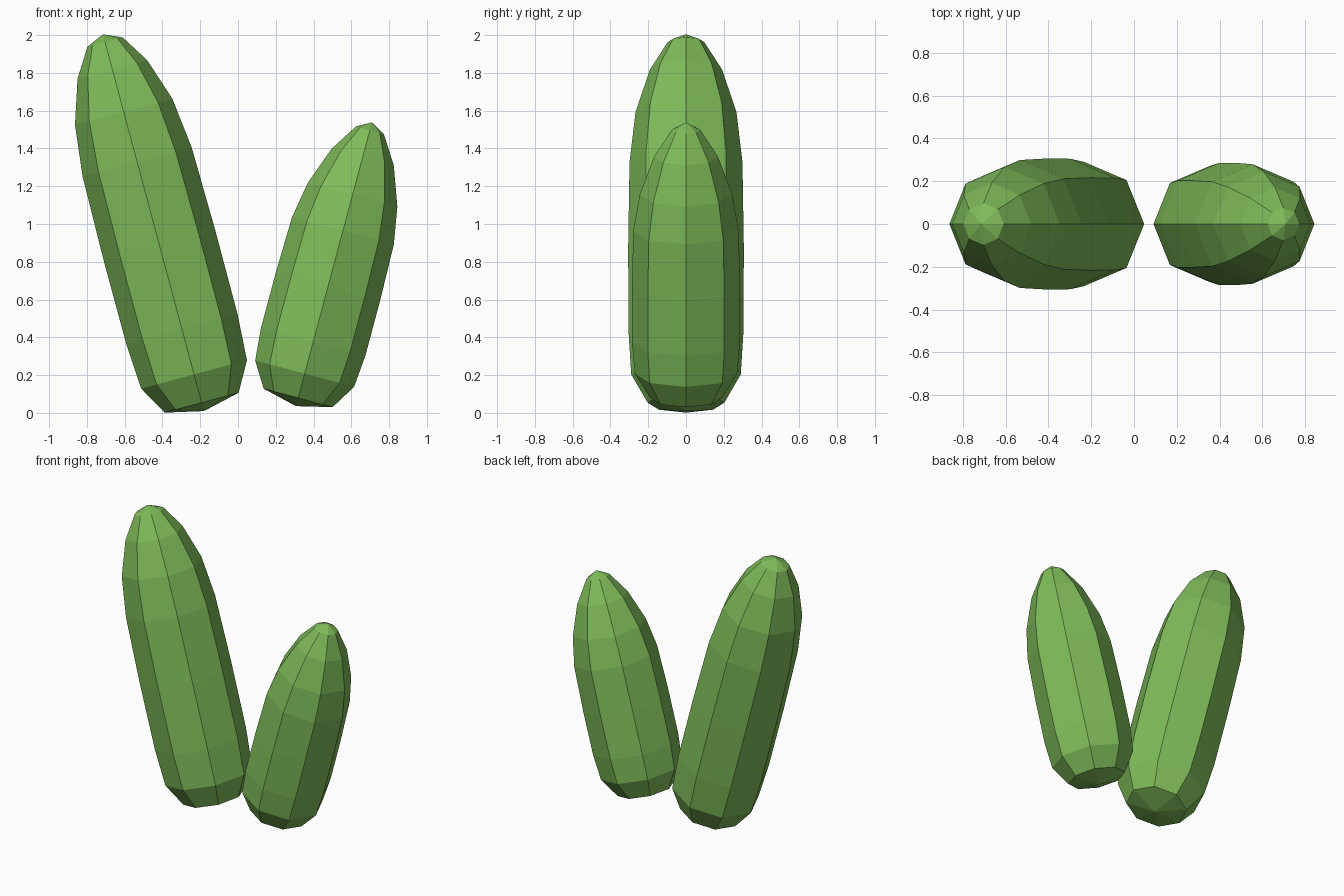
import bpy
import bmesh
from math import cos, sin, pi, radians
from mathutils import Matrix

if "Cube" in bpy.data.objects:
    bpy.data.objects.remove(bpy.data.objects["Cube"])

SIDES = 8

green = bpy.data.materials.new("leaf_green")
green.diffuse_color = (0.21, 0.50, 0.10, 1)
green.use_nodes = True
green.node_tree.nodes["Principled BSDF"].inputs["Base Color"].default_value = green.diffuse_color


def lobe(name, offset, tilt, profile):
    """Eight-sided lathed lobe; profile is (radius, height), ending in poles."""
    bm = bmesh.new()
    rings = []
    for r, h in profile:
        if r == 0:
            rings.append([bm.verts.new((offset, 0, h))] * SIDES)
        else:
            rings.append([bm.verts.new((offset + r * cos(2 * pi * i / SIDES),
                                        r * sin(2 * pi * i / SIDES), h))
                          for i in range(SIDES)])
    for low, high in zip(rings, rings[1:]):
        for i in range(SIDES):
            j = (i + 1) % SIDES
            corners = dict.fromkeys((low[i], low[j], high[j], high[i]))
            bm.faces.new(list(corners))
    # Lean the whole lobe about the origin
    bm.transform(Matrix.Rotation(radians(tilt), 4, 'Y'))
    bmesh.ops.recalc_face_normals(bm, faces=bm.faces)
    mesh = bpy.data.meshes.new(name)
    bm.to_mesh(mesh)
    bm.free()
    mesh.materials.append(green)
    obj = bpy.data.objects.new(name, mesh)
    bpy.context.collection.objects.link(obj)


# Tall lobe leaning left
lobe("tall_lobe", -0.172, -15,
     [(0, 0.056), (0.203, 0.102), (0.29, 0.257), (0.305, 0.505), (0.306, 0.96),
      (0.299, 1.42), (0.267, 1.696), (0.191, 1.928), (0.097, 2.078), (0, 2.121)])

# Short lobe leaning right
lobe("short_lobe", 0.287, 15,
     [(0, 0.114), (0.189, 0.159), (0.271, 0.292), (0.286, 0.466), (0.286, 0.77),
      (0.279, 1.075), (0.245, 1.274), (0.17, 1.48), (0.076, 1.627), (0, 1.669)])
